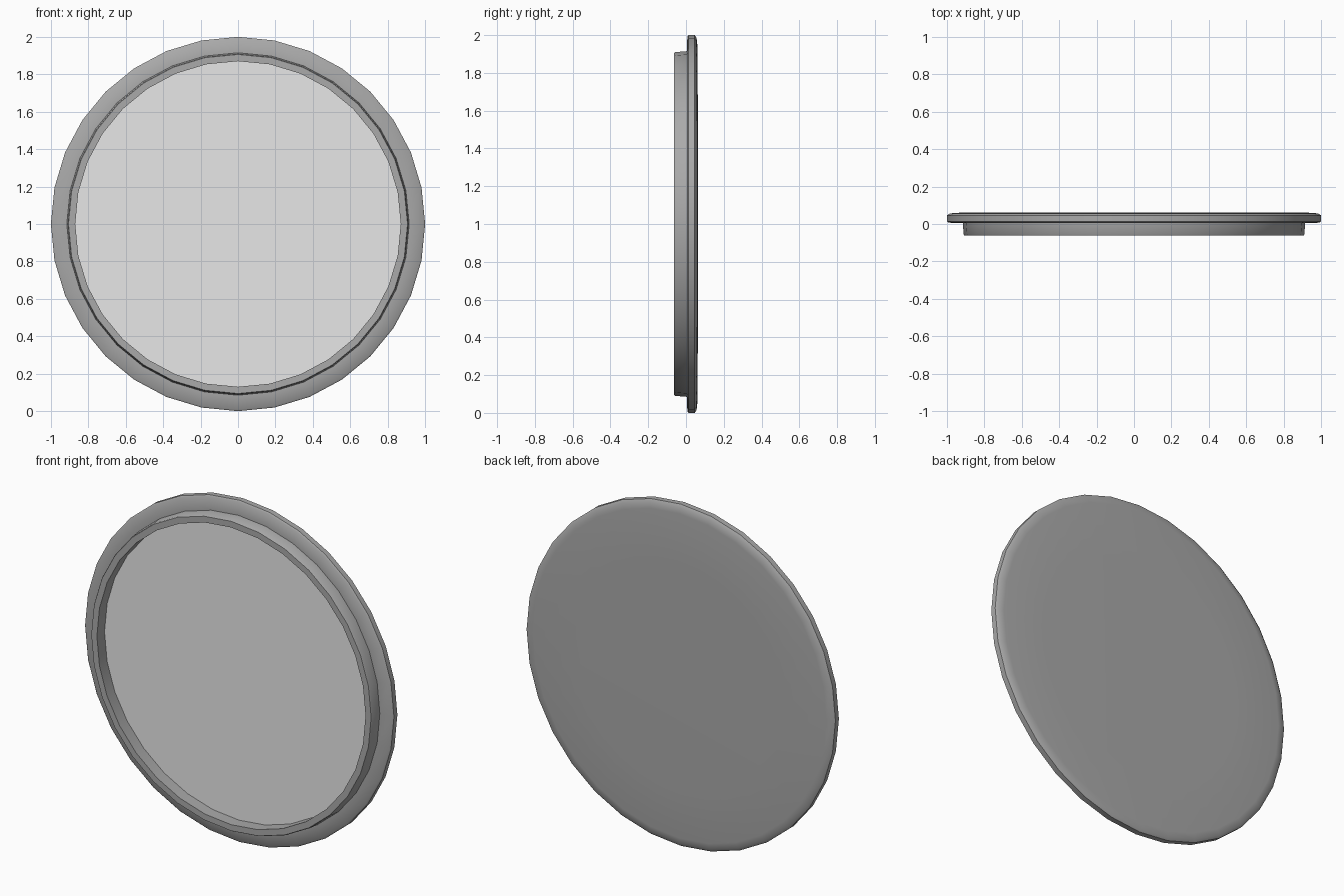
import bpy, math
from mathutils import Vector

cube = bpy.data.objects.get("Cube")
if cube:
    bpy.data.objects.remove(cube, do_unlink=True)

SIDES = 32


def material(name, value):
    mat = bpy.data.materials.new(name)
    mat.use_nodes = True
    colour = (value, value, value, 1)
    mat.diffuse_color = colour
    mat.node_tree.nodes["Principled BSDF"].inputs["Base Color"].default_value = colour
    return mat


def lathe(name, profile, mat):
    """Spin (radius, y) points about the y axis; radius 0 becomes a centre point."""
    verts, faces, rings = [], [], []
    for r, y in profile:
        start = len(verts)
        count = SIDES if r else 1
        for i in range(count):
            a = math.tau * i / SIDES
            verts.append(Vector((r * math.sin(a), y, 1 + r * math.cos(a))))
        rings.append([start + i % count for i in range(SIDES)])
    for low, high in zip(rings, rings[1:]):
        for i in range(SIDES):
            j = (i + 1) % SIDES
            quad = [low[i], low[j], high[j], high[i]]
            faces.append(list(dict.fromkeys(quad)))
    mesh = bpy.data.meshes.new(name)
    mesh.from_pydata(verts, [], faces)
    mesh.materials.append(mat)
    obj = bpy.data.objects.new(name, mesh)
    bpy.context.collection.objects.link(obj)
    bpy.ops.object.select_all(action='DESELECT')
    obj.select_set(True)
    bpy.context.view_layer.objects.active = obj
    bpy.ops.object.shade_smooth_by_angle(angle=math.radians(40))
    return obj


frame_grey = material("frame grey", 0.4)
pane_grey = material("pale pane grey", 0.8)

# Frame: gently domed back, wide flange, stepped front lip and recess wall
lathe("round_frame", [
    (0, 0.0625), (0.65, 0.0625), (0.95, 0.06), (0.985, 0.056), (1, 0.046),
    (1, 0.014), (0.992, 0.007), (0.915, 0.005), (0.91, -0.056),
    (0.906, -0.0625), (0.87, -0.0625), (0.87, 0.02)], frame_grey)

# Pane: flat disc set at the bottom of the recess
lathe("recessed_pane", [(0.87, 0.008), (0, 0.008)], pane_grey)
